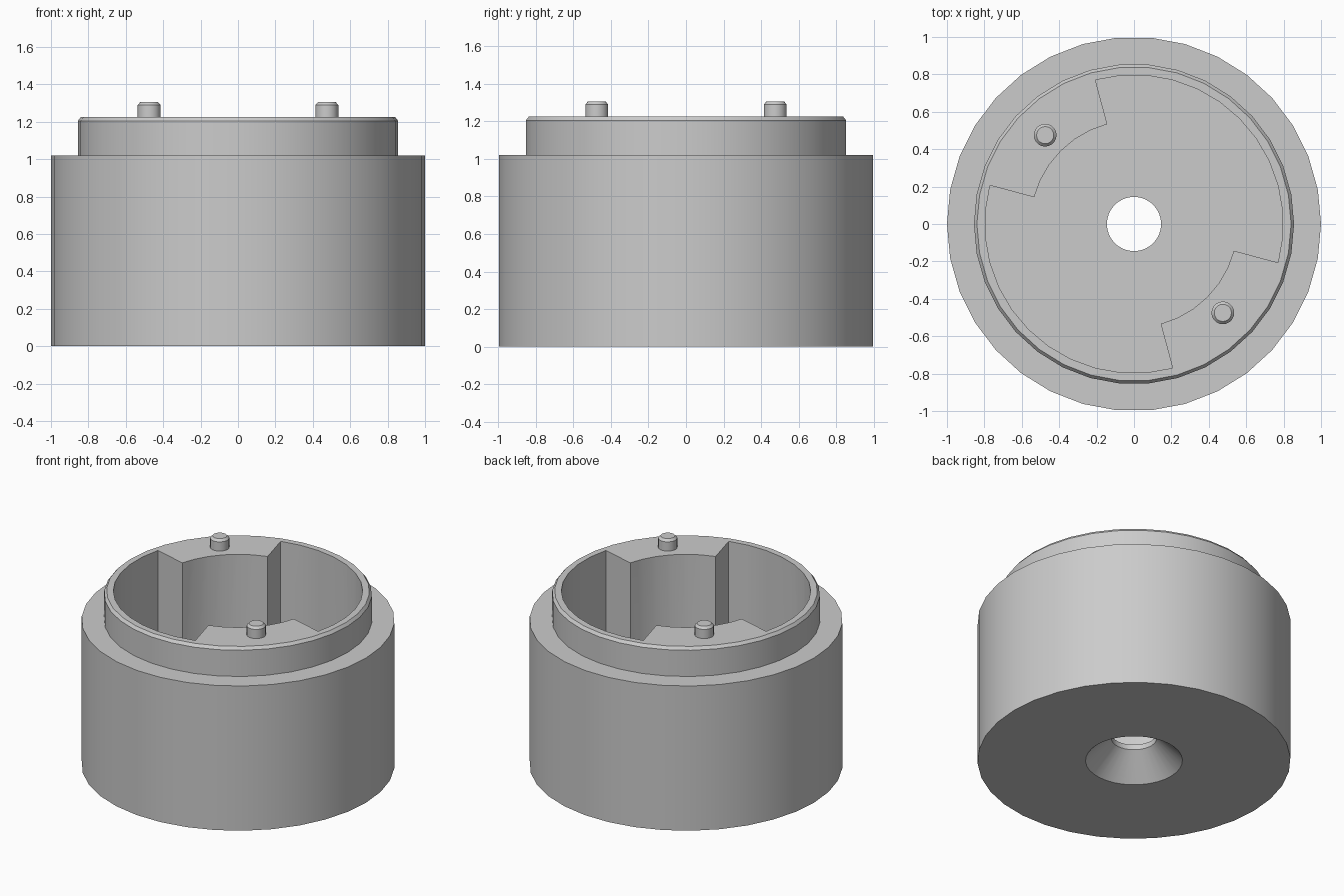
import bpy, bmesh, math

if "Cube" in bpy.data.objects:
    bpy.data.objects.remove(bpy.data.objects["Cube"], do_unlink=True)

grey = bpy.data.materials.new("plain_grey")
grey.use_nodes = True
grey.diffuse_color = (0.6, 0.6, 0.6, 1)
grey.node_tree.nodes["Principled BSDF"].inputs["Base Color"].default_value = (0.6, 0.6, 0.6, 1)

TOP, FLOOR = 1.225, 0.2


def add_object(name, bm):
    bmesh.ops.remove_doubles(bm, verts=bm.verts, dist=1e-5)
    bmesh.ops.recalc_face_normals(bm, faces=bm.faces)
    mesh = bpy.data.meshes.new(name)
    bm.to_mesh(mesh)
    bm.free()
    mesh.materials.append(grey)
    obj = bpy.data.objects.new(name, mesh)
    bpy.context.collection.objects.link(obj)
    return obj


def make_active(obj):
    bpy.ops.object.select_all(action='DESELECT')
    obj.select_set(True)
    bpy.context.view_layer.objects.active = obj


def smooth(obj):
    make_active(obj)
    bpy.ops.object.shade_smooth_by_angle(angle=math.radians(30))


def revolve(name, profile, sides, closed=False):
    """Turn a (radius, z) profile around the vertical axis."""
    bm = bmesh.new()
    verts = [bm.verts.new((r, 0, z)) for r, z in profile]
    edges = [bm.edges.new(pair) for pair in zip(verts, verts[1:])]
    if closed:
        edges.append(bm.edges.new((verts[-1], verts[0])))
    bmesh.ops.spin(bm, geom=verts + edges, cent=(0, 0, 0), axis=(0, 0, 1),
                   angle=math.tau, steps=sides, use_merge=True)
    return add_object(name, bm)


def arc(radius, start, end, steps):
    angles = [math.radians(start + (end - start) * i / steps) for i in range(steps + 1)]
    return [(radius * math.cos(a), radius * math.sin(a)) for a in angles]


# Stepped body with a bevelled neck, centre bore and countersink below
body = revolve("body", [
    (0.31, 0), (1, 0), (1, 1.02), (0.856, 1.02), (0.856, 1.205),
    (0.84, TOP), (0.145, TOP), (0.145, 0.163)], 34, closed=True)

# Pocket outline: wide arcs, narrowed by two opposite mounting blocks
outline = []
for turn in (0, 180):
    outline += arc(0.797, turn - 15, turn + 105, 12)
    outline += arc(0.553, turn + 105, turn + 165, 6)
bm = bmesh.new()
face = bm.faces.new([bm.verts.new((x, y, FLOOR)) for x, y in outline])
top = bmesh.ops.extrude_face_region(bm, geom=[face])["geom"]
bmesh.ops.translate(bm, vec=(0, 0, TOP + 0.1 - FLOOR),
                    verts=[g for g in top if isinstance(g, bmesh.types.BMVert)])
pocket = add_object("pocket_cutter", bm)
pocket.hide_render = True

# Hollow the body
cut = body.modifiers.new("pocket", 'BOOLEAN')
cut.operation, cut.solver, cut.object = 'DIFFERENCE', 'EXACT', pocket
make_active(body)
bpy.ops.object.modifier_apply(modifier=cut.name)
bpy.data.objects.remove(pocket, do_unlink=True)
smooth(body)

# Locating pins on the two blocks
for side, name in ((-1, "right_pin"), (1, "left_pin")):
    pin = revolve(name, [(0, 1.2), (0.061, 1.2), (0.061, 1.29), (0.046, 1.306), (0, 1.306)], 20)
    pin.location = (side * 0.475, -side * 0.475, 0)
    smooth(pin)
